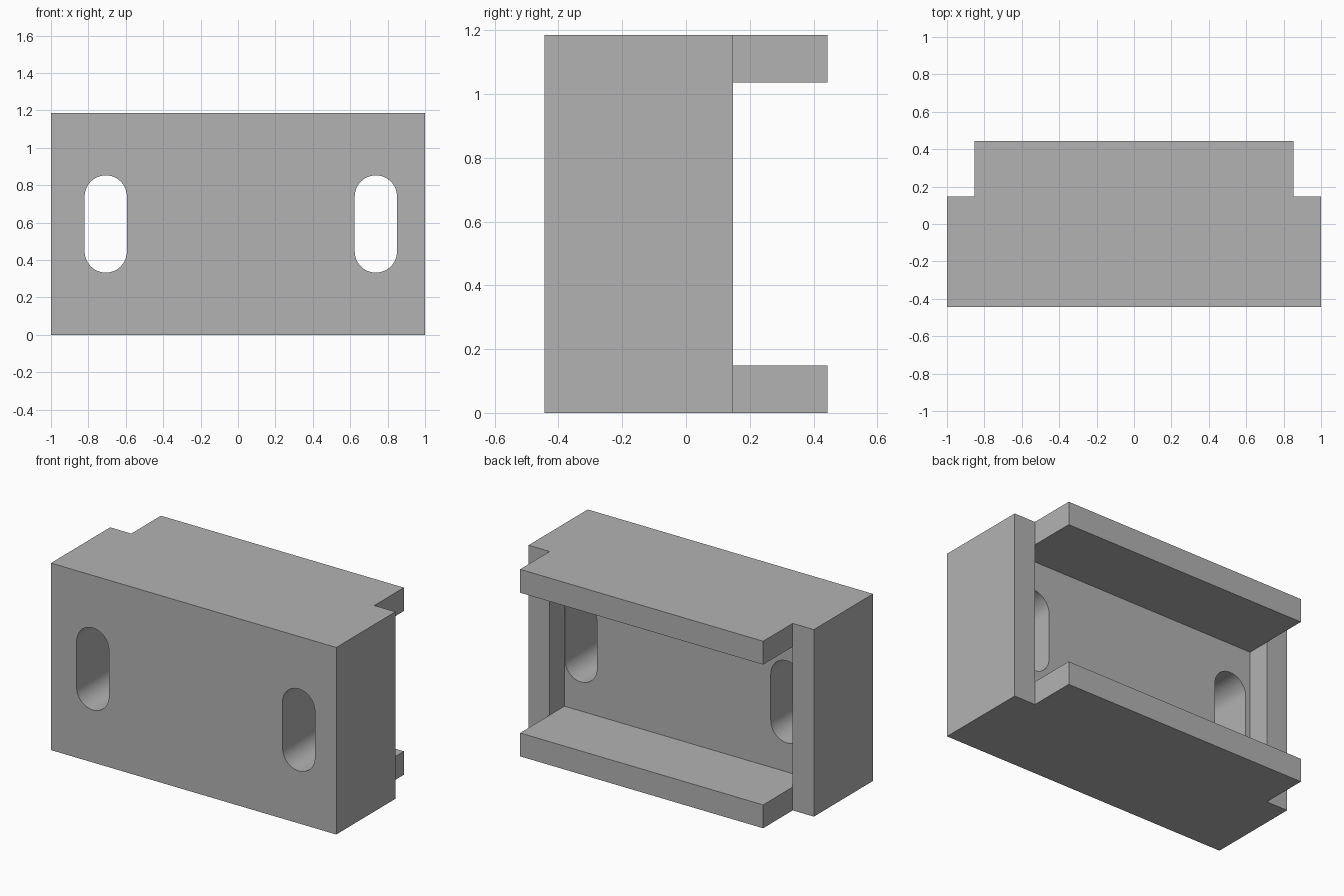
import bpy, bmesh, math

if "Cube" in bpy.data.objects:
    bpy.data.objects.remove(bpy.data.objects["Cube"])

U = 2 / 13.5                # wall thickness, the module of the whole bracket
H, FRONT, BACK = 8 * U, -3 * U, 3 * U
INNER = 1 - U

grey = bpy.data.materials.new("plain_grey")
grey.use_nodes = True
grey.diffuse_color = (0.45, 0.45, 0.45, 1)
grey.node_tree.nodes["Principled BSDF"].inputs["Base Color"].default_value = grey.diffuse_color


def prism(name, outline, direction):
    """Extrude a closed outline of 3D points along a direction."""
    bm = bmesh.new()
    face = bm.faces.new([bm.verts.new(p) for p in outline])
    moved = bmesh.ops.extrude_face_region(bm, geom=[face])["geom"]
    bmesh.ops.translate(bm, vec=direction,
                        verts=[v for v in moved if isinstance(v, bmesh.types.BMVert)])
    bmesh.ops.recalc_face_normals(bm, faces=bm.faces)
    mesh = bpy.data.meshes.new(name)
    bm.to_mesh(mesh)
    bm.free()
    mesh.materials.append(grey)
    obj = bpy.data.objects.new(name, mesh)
    bpy.context.collection.objects.link(obj)
    return obj


def slot_outline(cx, radius, half_straight, y, steps=24):
    """Upright rounded slot: two half circles joined by straight sides."""
    points = []
    for start, shift in ((0, half_straight), (math.pi, -half_straight)):
        for i in range(steps + 1):
            a = start + math.pi * i / steps
            points.append((cx + radius * math.cos(a), y,
                           H / 2 + shift + radius * math.sin(a)))
    return points


# Solid body with stepped back corners
half = [(1, FRONT), (1, U), (INNER, U), (INNER, BACK)]
profile = half + [(-x, y) for x, y in reversed(half)]
body = prism("bracket_body", [(x, y, 0) for x, y in profile], (0, 0, H))

# Rear pocket leaves the front plate, side walls and the two flanges
pocket = prism("pocket_cutter",
               [(x, 0, z) for x, z in ((-INNER, U), (INNER, U), (INNER, H - U), (-INNER, H - U))],
               (0, BACK + U, 0))

# Two mounting slots through the front plate
cutters = [pocket]
for side, cx in (("right", -0.707), ("left", 0.737)):
    cutters.append(prism(side + "_slot_cutter",
                         slot_outline(cx, 0.113, 0.147, FRONT - U), (0, 4.5 * U, 0)))

for cutter in cutters:
    cut = body.modifiers.new(cutter.name, "BOOLEAN")
    cut.operation = "DIFFERENCE"
    cut.solver = "EXACT"
    cut.object = cutter
    cutter.hide_render = True
    cutter.hide_set(True)

# Bake the cuts, then smooth the slot ends only
bpy.ops.object.select_all(action="DESELECT")
body.select_set(True)
bpy.context.view_layer.objects.active = body
for cutter in cutters:
    bpy.ops.object.modifier_apply(modifier=cutter.name)
    bpy.data.objects.remove(cutter)
bpy.ops.object.shade_smooth_by_angle(angle=math.radians(30))
